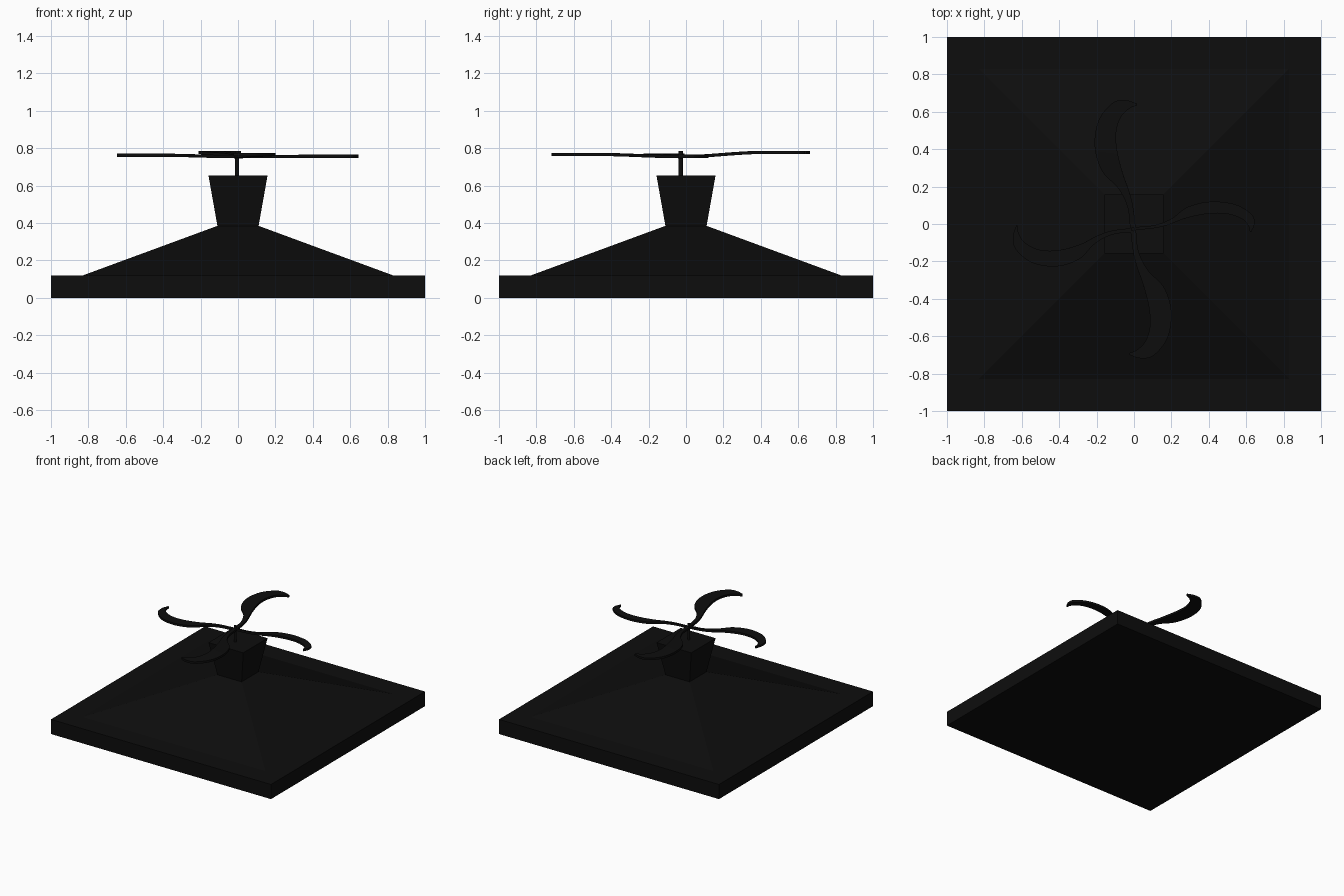
import bpy, bmesh
from math import radians
from mathutils import Vector, Matrix

if "Cube" in bpy.data.objects:
    bpy.data.objects.remove(bpy.data.objects["Cube"])

HUB = Vector((-0.005, -0.028, 0.755))

black = bpy.data.materials.new("black")
black.diffuse_color = (0.004, 0.004, 0.004, 1)
black.use_nodes = True
black.node_tree.nodes["Principled BSDF"].inputs["Base Color"].default_value = black.diffuse_color


def add_object(name, bm):
    bmesh.ops.recalc_face_normals(bm, faces=bm.faces)
    mesh = bpy.data.meshes.new(name)
    bm.to_mesh(mesh)
    bm.free()
    mesh.materials.append(black)
    obj = bpy.data.objects.new(name, mesh)
    bpy.context.collection.objects.link(obj)
    return obj


def square_frustum(name, half_low, half_high, z0, z1):
    bm = bmesh.new()
    rings = [[bm.verts.new((sx * h, sy * h, z)) for sx, sy in ((-1, -1), (1, -1), (1, 1), (-1, 1))]
             for h, z in ((half_low, z0), (half_high, z1))]
    bm.faces.new(rings[0])
    bm.faces.new(rings[1])
    for i in range(4):
        j = (i + 1) % 4
        bm.faces.new((rings[0][i], rings[0][j], rings[1][j], rings[1][i]))
    return add_object(name, bm)


def smooth_path(points, steps=6):
    # Catmull-Rom curve through the points
    p = [Vector(q) for q in points]
    p = [2 * p[0] - p[1]] + p + [2 * p[-1] - p[-2]]
    out = []
    for a, b, c, d in zip(p, p[1:], p[2:], p[3:]):
        for k in range(steps):
            t = k / steps
            out.append(0.5 * (2 * b + (c - a) * t + (2 * a - 5 * b + 4 * c - d) * t * t
                              + (3 * b - a - 3 * c + d) * t ** 3))
    return out + [p[-2]]


# Hooked blade outline, pointing along +y from the hub
OUTER = [(-.015, 0), (-.03, .12), (-.08, .22), (-.165, .31), (-.205, .44),
         (-.185, .58), (-.11, .675), (-.04, .69), (.02, .672)]
INNER = [(.015, 0), (0, .12), (-.02, .2), (-.055, .3), (-.085, .42),
         (-.09, .52), (-.065, .6), (-.02, .645), (.02, .662)]


def blade(name, angle, length, side, width, rise):
    bm = bmesh.new()
    rot = Matrix.Rotation(radians(angle), 4, 'Z')
    rows = []
    for o, i in zip(smooth_path(OUTER), smooth_path(INNER)):
        i = o.lerp(i, width)
        row = []
        for q in (o, i):
            t = min(q.y / 0.45, 1)
            z = rise * t * t * (3 - 2 * t)
            row.append(bm.verts.new(HUB + rot @ Vector((q.x * side, q.y * length, z))))
        rows.append(row)
    for a, b in zip(rows, rows[1:]):
        bm.faces.new((a[0], a[1], b[1], b[0]))
    obj = add_object(name, bm)
    mod = obj.modifiers.new("thickness", 'SOLIDIFY')
    mod.thickness = 0.017
    mod.offset = 0


# Base slab, sloping roof and flared tower
square_frustum("base_slab", 1, 1, 0.0, 0.12)
square_frustum("sloped_roof", 0.83, 0.11, 0.12, 0.385)
square_frustum("flared_tower", 0.11, 0.158, 0.385, 0.655)

# Rotor shaft
bm = bmesh.new()
bmesh.ops.create_cone(bm, cap_ends=True, segments=16, radius1=0.011, radius2=0.011, depth=0.135,
                      matrix=Matrix.Translation((HUB.x, HUB.y, 0.7175)))
add_object("rotor_shaft", bm)

# Four rotor blades
blade("back_blade", 0, 1.0, 1.0, 1.0, 0.023)
blade("left_blade", 90, 0.93, 0.97, 0.75, 0.008)
blade("front_blade", 180, 1.0, 1.0, 1.0, 0.012)
blade("right_blade", 270, 0.94, 0.72, 0.75, 0.002)
